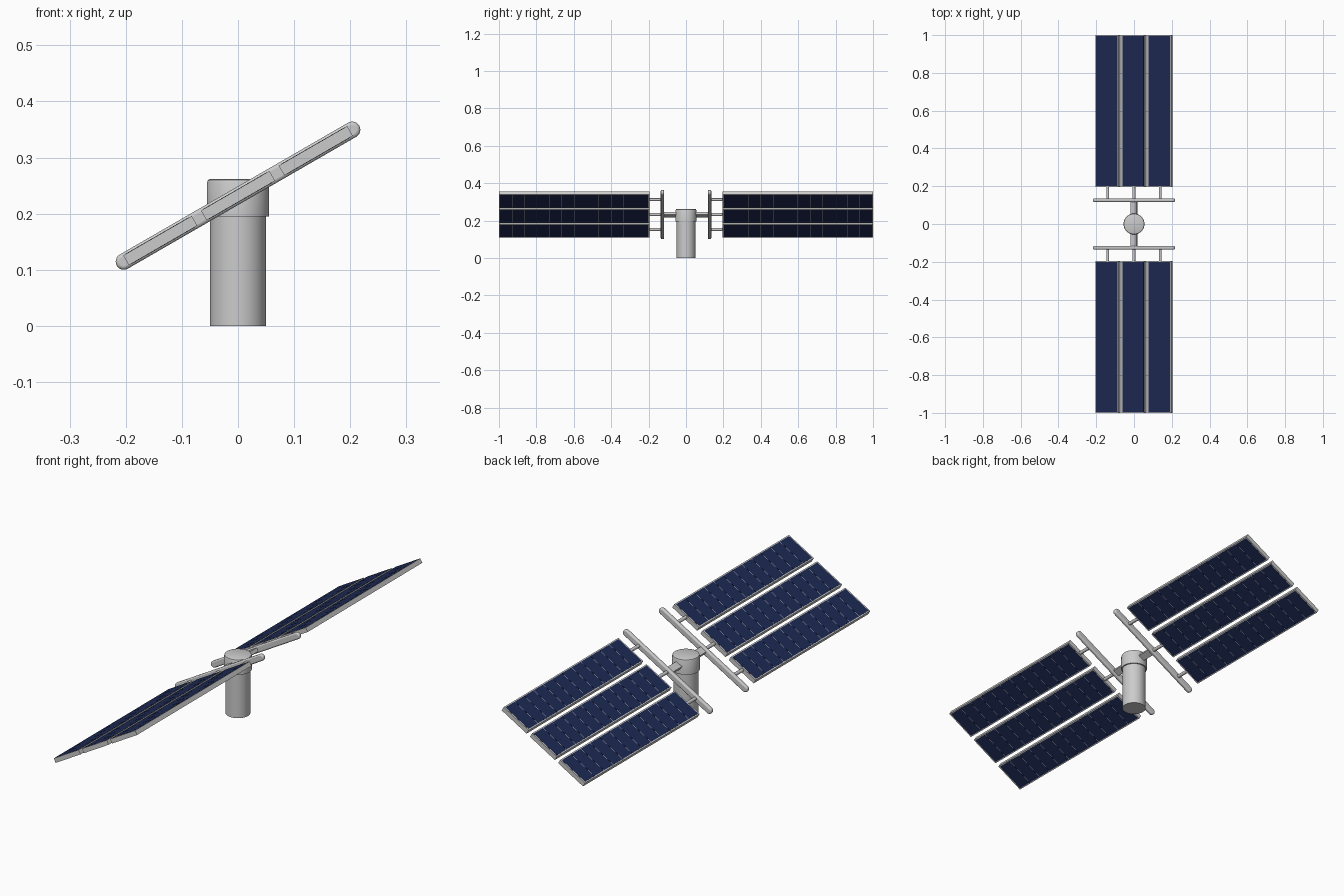
import bpy, bmesh, math
from mathutils import Matrix, Vector

if "Cube" in bpy.data.objects:
    bpy.data.objects.remove(bpy.data.objects["Cube"])

# Local wing frame: x across the array, y outward, z panel normal, tilted 30 degrees
TILT = Matrix.Translation((0, 0, 0.232)) @ Matrix.Rotation(math.radians(-30), 4, 'Y')

blue = bpy.data.materials.new("cell_blue")
blue.diffuse_color = (0.012, 0.022, 0.085, 1)
blue.use_nodes = True
blue.node_tree.nodes["Principled BSDF"].inputs["Base Color"].default_value = blue.diffuse_color


def finish(name, bm, matrix=None, mat=None, smooth=False, bevel=0):
    bmesh.ops.recalc_face_normals(bm, faces=bm.faces)
    me = bpy.data.meshes.new(name)
    bm.to_mesh(me)
    bm.free()
    ob = bpy.data.objects.new(name, me)
    bpy.context.collection.objects.link(ob)
    if matrix:
        me.transform(matrix)
    if mat:
        me.materials.append(mat)
    if bevel:
        m = ob.modifiers.new("bevel", 'BEVEL')
        m.width, m.segments = bevel, 3
        m.limit_method, m.angle_limit = 'ANGLE', math.radians(50)
    if smooth:
        bpy.context.view_layer.objects.active = ob
        ob.select_set(True)
        bpy.ops.object.shade_smooth_by_angle(angle=math.radians(40))
        ob.select_set(False)
    return ob


def add_box(bm, center, size):
    bmesh.ops.create_cube(bm, size=1, matrix=Matrix.Translation(center) @ Matrix.Diagonal((*size, 1)))


def lathe(name, profile, steps=48):
    bm = bmesh.new()
    vs = [bm.verts.new((r, 0, z)) for r, z in profile]
    es = [bm.edges.new(p) for p in zip(vs, vs[1:])]
    bmesh.ops.spin(bm, geom=vs + es, axis=(0, 0, 1), cent=(0, 0, 0), angle=2 * math.pi, steps=steps)
    bmesh.ops.remove_doubles(bm, verts=bm.verts, dist=1e-5)
    return finish(name, bm, smooth=True)


# Central mast and rotating cap
lathe("mast", [(0, 0), (0.05, 0), (0.05, 0.2), (0, 0.2)])
lathe("mast_cap", [(0, 0.195), (0.0555, 0.195), (0.0555, 0.255), (0.0535, 0.26), (0.049, 0.262), (0, 0.262)])

PANEL_W, PANEL_T, Y0, Y1, PITCH = 0.141, 0.02, 0.196, 1.0, 0.16
BAR_Y, CELLS = 0.126, 12

for side, s in (("back", 1), ("front", -1)):
    # Flat arm joining the cap to the crossbar
    bm = bmesh.new()
    add_box(bm, (0, s * 0.08, 0), (0.031, 0.09, 0.016))
    finish(f"{side}_arm", bm, TILT)

    # Crossbar with rounded ends
    bm = bmesh.new()
    ring = []
    for end in (1, -1):
        for k in range(13):
            a = math.radians(-90 * end + 15 * k * 1)
            ring.append((end * 0.235 + 0.0145 * math.cos(a), 0.0145 * math.sin(a)))
    face = bm.faces.new([bm.verts.new((x, s * BAR_Y - 0.009, z)) for x, z in ring])
    ext = bmesh.ops.extrude_face_region(bm, geom=[face])
    bmesh.ops.translate(bm, vec=(0, 0.018, 0), verts=[v for v in ext["geom"] if isinstance(v, bmesh.types.BMVert)])
    finish(f"{side}_crossbar", bm, TILT, smooth=True, bevel=0.006)

    for i in (-1, 0, 1):
        u = i * PITCH
        tag = f"{side}_{('low', 'middle', 'high')[i + 1]}"
        # Thin strut from crossbar to panel
        bm = bmesh.new()
        bmesh.ops.create_cone(bm, cap_ends=True, segments=20, radius1=0.0075, radius2=0.0075, depth=0.08,
                              matrix=Matrix.Translation((u, s * 0.165, 0)) @ Matrix.Rotation(math.pi / 2, 4, 'X'))
        finish(f"{tag}_strut", bm, TILT, smooth=True)
        # Panel frame
        bm = bmesh.new()
        add_box(bm, (u, s * (Y0 + Y1) / 2, 0), (PANEL_W, Y1 - Y0, PANEL_T))
        finish(f"{tag}_panel_frame", bm, TILT)
        # Solar cells showing on both faces, with thin gaps between them
        bm = bmesh.new()
        step = (Y1 - Y0 - 0.01) / CELLS
        for k in range(CELLS):
            y = Y0 + 0.005 + step * (k + 0.5)
            add_box(bm, (u, s * y, 0), (PANEL_W - 0.01, step - 0.0018, PANEL_T + 0.001))
        finish(f"{tag}_solar_cells", bm, TILT, mat=blue)
